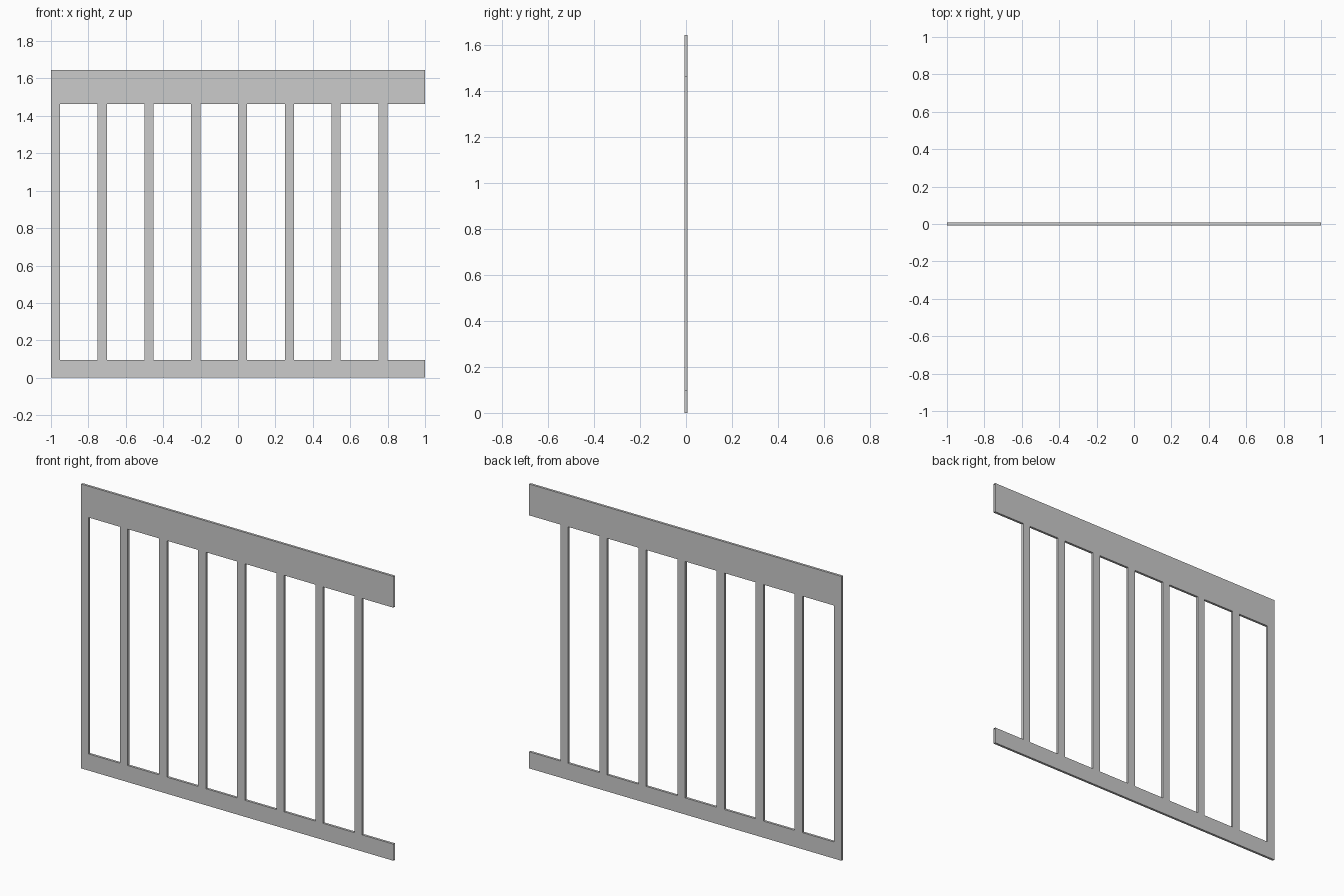
import bpy, bmesh

if "Cube" in bpy.data.objects:
    bpy.data.objects.remove(bpy.data.objects["Cube"])

HALF_T = 0.007                      # half thickness of the panel
BAR_W, PITCH, BARS = 0.049, 0.25, 8
Z = [0.0, 0.096, 1.464, 1.645]      # bottom rail, openings, top rail

# Column edges: bar, gap, bar, gap ... ending with an open gap at x = 1
X = []
for i in range(BARS):
    left = -1 + i * PITCH
    X += [left, left + BAR_W]
X.append(1.0)

bm = bmesh.new()
grid = [[bm.verts.new((x, -HALF_T, z)) for z in Z] for x in X]

# Front outline: both rails run full length, the middle row only has bars
for c in range(len(X) - 1):
    for r in range(3):
        if r != 1 or c % 2 == 0:
            bm.faces.new((grid[c][r], grid[c + 1][r],
                          grid[c + 1][r + 1], grid[c][r + 1]))

# Give the panel its thickness
ext = bmesh.ops.extrude_face_region(bm, geom=bm.faces[:])
back = [g for g in ext["geom"] if isinstance(g, bmesh.types.BMVert)]
bmesh.ops.translate(bm, verts=back, vec=(0, 2 * HALF_T, 0))
bmesh.ops.recalc_face_normals(bm, faces=bm.faces[:])

# Rail ends are left open where the next panel joins on
ends = [f for f in bm.faces if all(v.co.x > 0.999 for v in f.verts)]
bmesh.ops.delete(bm, geom=ends, context='FACES_ONLY')

# Merge the flat cells so rails and bars read as one sheet
bmesh.ops.dissolve_limit(bm, angle_limit=0.01, verts=bm.verts[:],
                         edges=bm.edges[:])
bmesh.ops.triangulate(bm, faces=[f for f in bm.faces if len(f.verts) > 4])

mesh = bpy.data.meshes.new("fence_panel")
bm.to_mesh(mesh)
bm.free()
panel = bpy.data.objects.new("fence_panel", mesh)
bpy.context.collection.objects.link(panel)
